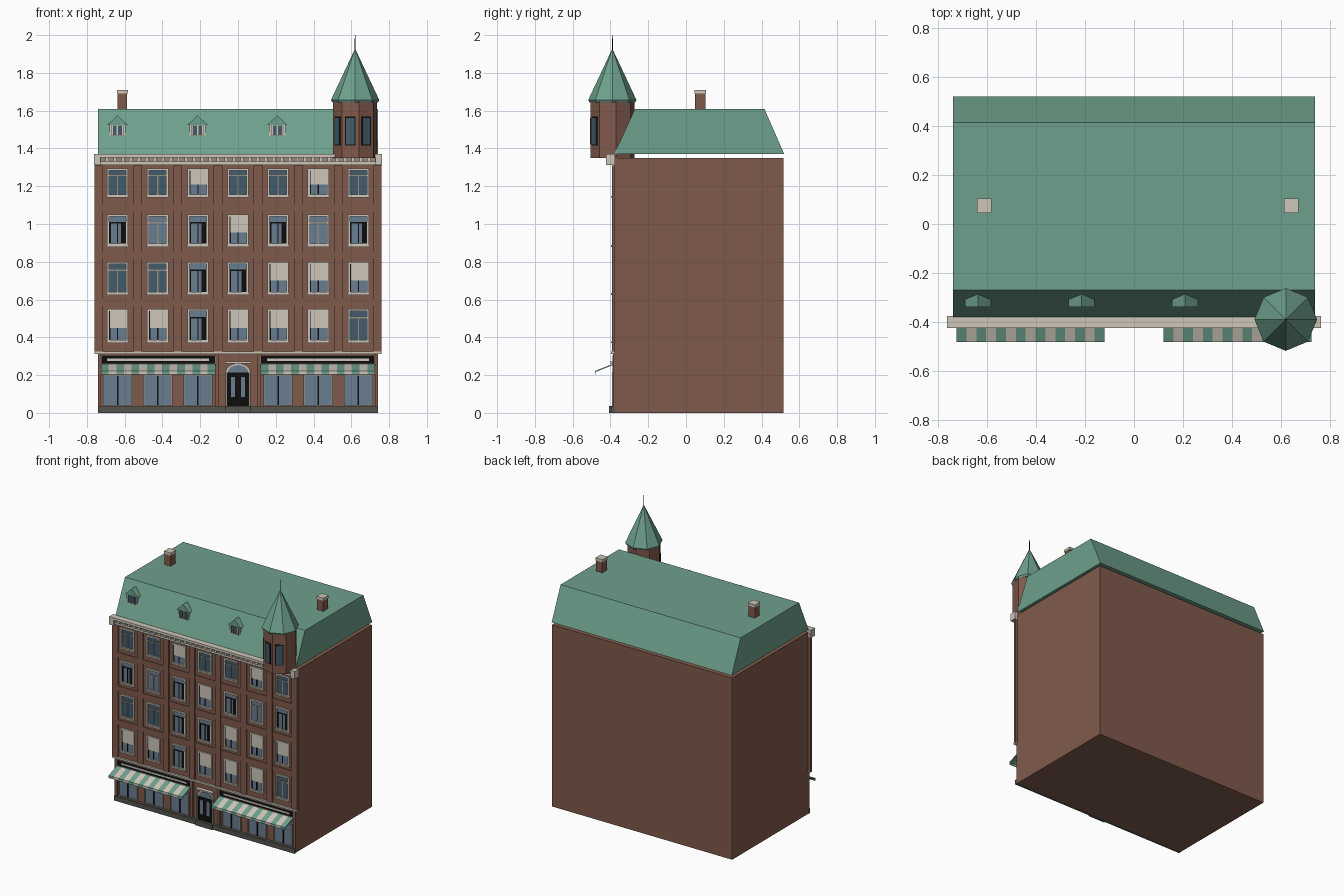
import bpy, bmesh, math
from mathutils import Matrix, Vector

if "Cube" in bpy.data.objects:
    bpy.data.objects.remove(bpy.data.objects["Cube"])


def srgb(r, g, b):
    def lin(c):
        c /= 255
        return c / 12.92 if c <= 0.04045 else ((c + 0.055) / 1.055) ** 2.4
    return (lin(r), lin(g), lin(b), 1)


MATS = {}
for mat_name, col in {
    "brick": (128, 90, 76), "copper_green": (110, 160, 140),
    "pale_stone": (205, 198, 185), "tan_trim": (150, 140, 125),
    "blue_glass": (105, 126, 145), "dark_glass": (66, 91, 107),
    "black": (13, 13, 13), "plinth_grey": (84, 84, 79),
}.items():
    m = bpy.data.materials.new(mat_name)
    m.diffuse_color = srgb(*col)
    m.use_nodes = True
    m.node_tree.nodes["Principled BSDF"].inputs["Base Color"].default_value = m.diffuse_color
    MATS[mat_name] = m

PARTS = {}  # part name -> (bmesh, material)


def part(name, mat):
    return PARTS.setdefault(name, (bmesh.new(), mat))[0]


def box(name, mat, x0, x1, y0, y1, z0, z1, frame=Matrix()):
    mid = Vector(((x0 + x1) / 2, (y0 + y1) / 2, (z0 + z1) / 2))
    size = Matrix.Diagonal((x1 - x0, y1 - y0, z1 - z0, 1))
    bmesh.ops.create_cube(part(name, mat), size=1,
                          matrix=frame @ Matrix.Translation(mid) @ size)


def prism(name, mat, profile, a0, a1, axis="x"):
    """Extrude a profile along x (points are y,z) or along y (points are x,z)."""
    bm = part(name, mat)

    def put(p, a):
        return (a, p[0], p[1]) if axis == "x" else (p[0], a, p[1])
    ends = [[bm.verts.new(put(p, a)) for p in profile] for a in (a0, a1)]
    n = len(profile)
    bm.faces.new(ends[0])
    bm.faces.new(ends[1][::-1])
    for i in range(n):
        j = (i + 1) % n
        bm.faces.new((ends[0][i], ends[1][i], ends[1][j], ends[0][j]))


def cone(name, mat, r0, r1, z0, z1, sides, x, y, turn=0):
    mtx = Matrix.Translation((x, y, (z0 + z1) / 2)) @ Matrix.Rotation(turn, 4, "Z")
    bmesh.ops.create_cone(part(name, mat), cap_ends=True, segments=sides,
                          radius1=r0, radius2=r1, depth=z1 - z0, matrix=mtx)


def border(name, mat, x, w, z0, z1, t, y0, y1):
    """Rectangular frame around an opening of outer width 2w."""
    box(name, mat, x - w, x - w + t, y0, y1, z0, z1)
    box(name, mat, x + w - t, x + w, y0, y1, z0, z1)
    box(name, mat, x - w + t, x + w - t, y0, y1, z1 - t, z1)
    box(name, mat, x - w + t, x + w - t, y0, y1, z0, z0 + t)


# Main block, front wall and mansard roof
box("building_body", "brick", -.74, .74, -.375, .515, 0, 1.35)
box("front_wall", "brick", -.76, .76, -.382, -.375, .32, 1.35)
prism("mansard_roof", "copper_green",
      [(-.38, 1.37), (-.27, 1.61), (.415, 1.61), (.52, 1.37)], -.74, .74)

# Chimneys
for x in (-.612, .642):
    box("chimneys", "brick", x - .025, x + .025, .048, .102, 1.6, 1.69)
    box("chimney_caps", "pale_stone", x - .029, x + .029, .045, .105, 1.69, 1.71)

# Brick pilasters and floor bands
COLS = [i * .2125 for i in range(-3, 4)]
for i in range(8):
    x = (i - 3.5) * .2125
    x = max(-.737, min(.737, x))
    box("pilasters", "brick", x - .023, x + .023, -.391, -.382, .325, 1.31)
for z in (.585, .835, 1.085):
    box("floor_bands", "brick", -.714, .714, -.387, -.382, z - .018, z + .018)

# Upper windows: T dark glass, M blue glass, K blue with black side, B blind
ROWS = [(.375, .55, "BBKBBBT"), (.63, .80, "TTKKBBB"),
        (.885, 1.05, "KMKBKMK"), (1.145, 1.295, "TTBTTBT")]
for z0, z1, kinds in ROWS:
    for x, kind in zip(COLS, kinds):
        border("window_frames", "pale_stone", x, .056, z0, z1, .011, -.393, -.382)
        box("window_sills", "pale_stone", x - .06, x + .06, -.397, -.382, z0 - .006, z0 + .004)
        g0, g1, h = z0 + .011, z1 - .011, z1 - z0
        glass = "dark_glass" if kind == "T" else "blue_glass"
        box(glass + "_panes", glass, x - .045, x + .045, -.385, -.382, g0, g1)
        bar = "tan_trim" if kind in "TM" else "black"
        bz = z1 - h * .28
        box(bar + "_window_bars", bar, x - .003, x + .003, -.389, -.385, g0, bz)
        box(bar + "_window_bars", bar, x - .045, x + .045, -.389, -.385, bz, bz + .006)
        if kind == "K":
            box("dark_openings", "black", x + .018, x + .045, -.387, -.385, g0, bz)
            box("dark_openings", "black", x - .045, x - .036, -.387, -.385, g0, bz)
        if kind == "B":
            box("window_blinds", "pale_stone", x - .04, x + .045, -.391, -.385, z0 + h * .42, g1)
            box("dark_openings", "black", x - .045, x - .038, -.387, -.385, g0, g1)

# Top cornice with brackets
box("cornice_slab", "pale_stone", -.755, .755, -.424, -.375, 1.352, 1.37)
box("cornice_back", "tan_trim", -.75, .75, -.395, -.375, 1.33, 1.352)
box("cornice_lower_band", "pale_stone", -.76, .76, -.403, -.375, 1.312, 1.33)
for i in range(36):
    x = -.735 + i * .042
    box("cornice_brackets", "pale_stone", x - .009, x + .009, -.415, -.395, 1.33, 1.352)
for x in (-.745, .745):
    box("cornice_end_blocks", "pale_stone", x - .018, x + .018, -.424, -.375, 1.312, 1.37)

# Ground floor: plinth, string course, corner piers, door step
box("plinth", "plinth_grey", -.742, .742, -.398, -.375, 0, .035)
box("door_step", "plinth_grey", -.07, .07, -.407, -.375, 0, .037)
box("string_course", "pale_stone", -.76, .76, -.396, -.375, .313, .326)
for x in (-.733, .733, -.11, .11):
    box("shop_piers", "brick", x - .009, x + .009, -.387, -.375, .035, .313)

# Shop windows with sign boards and striped awnings
for x in COLS:
    if x == 0:
        continue
    box("shop_glass", "blue_glass", x - .075, x + .075, -.379, -.375, .038, .215)
    border("shop_frames", "tan_trim", x, .077, .037, .2, .006, -.386, -.375)
    box("shop_mullions", "black", x - .004, x + .004, -.384, -.379, .043, .195)
for side in (-1, 1):
    mid = side * .4225
    box("sign_boards", "black", mid - .302, mid + .302, -.384, -.375, .262, .302)
    border("sign_borders", "tan_trim", mid, .304, .259, .305, .003, -.388, -.375)
    box("sign_stripes", "pale_stone", mid - .27, mid + .27, -.387, -.384, .275, .287)
    for i in range(15):
        x0 = mid - .3025 + i * .605 / 15
        name, mat = (("awning_green", "copper_green") if i % 2 == 0
                     else ("awning_pale", "pale_stone"))
        prism(name, mat, [(-.38, .262), (-.482, .222), (-.482, .203), (-.478, .203),
                          (-.478, .217), (-.38, .256)], x0, x0 + .605 / 15)

# Entrance: black doors, tall panes, arched fanlight and hood
box("door_surround", "black", -.06, .06, -.387, -.375, .037, .215)
for s in (-1, 1):
    box("door_panes", "blue_glass", s * .027 - .011, s * .027 + .011, -.39, -.387, .085, .19)
    box("door_trim", "tan_trim", s * .063 - .004, s * .063 + .004, -.391, -.375, .037, .215)
ARC = [math.pi * i / 8 for i in range(9)]
prism("fanlight_surround", "pale_stone",
      [(.066 * math.cos(a), .213 + .05 * math.sin(a)) for a in ARC], -.385, -.375, "y")
prism("fanlight", "blue_glass",
      [(.054 * math.cos(a), .215 + .038 * math.sin(a)) for a in ARC], -.388, -.385, "y")
box("door_hood", "pale_stone", -.07, .07, -.402, -.375, .262, .272)

# Dormers
for x in (-.638, -.214, .208):
    box("dormer_boxes", "pale_stone", x - .043, x + .043, -.335, -.28, 1.462, 1.53)
    prism("dormer_roofs", "copper_green",
          [(x - .053, 1.525), (x, 1.575), (x + .053, 1.525)], -.34, -.275, "y")
    border("dormer_trim", "tan_trim", x, .034, 1.465, 1.53, .006, -.339, -.335)
    for s in (-1, 1):
        box("dormer_panes", "dark_glass", x + s * .014 - .01, x + s * .014 + .01,
            -.338, -.335, 1.471, 1.522)

# Corner turret: octagonal drum, windows, spire and finial
TX, TY, TURN = .62, -.39, math.radians(-13)
cone("turret_drum", "brick", .118, .118, 1.35, 1.65, 8, TX, TY, TURN + math.pi / 8)
cone("turret_eave", "copper_green", .12, .128, 1.643, 1.656, 8, TX, TY)
cone("turret_spire", "copper_green", .128, .004, 1.656, 1.92, 8, TX, TY)
cone("turret_finial", "black", .003, .002, 1.91, 2.0, 6, TX, TY)
for k in (-1, 0, 1):
    frame = Matrix.Translation((TX, TY, 0)) @ Matrix.Rotation(TURN + k * math.pi / 4, 4, "Z")
    box("turret_window_frames", "black", -.028, .028, -.112, -.107, 1.415, 1.568, frame)
    box("turret_panes", "dark_glass", -.022, .022, -.115, -.112, 1.421, 1.562, frame)

# Turn every collected part into an object
for name, (bm, mat) in PARTS.items():
    bmesh.ops.recalc_face_normals(bm, faces=bm.faces)
    mesh = bpy.data.meshes.new(name)
    bm.to_mesh(mesh)
    bm.free()
    mesh.materials.append(MATS[mat])
    bpy.context.collection.objects.link(bpy.data.objects.new(name, mesh))
